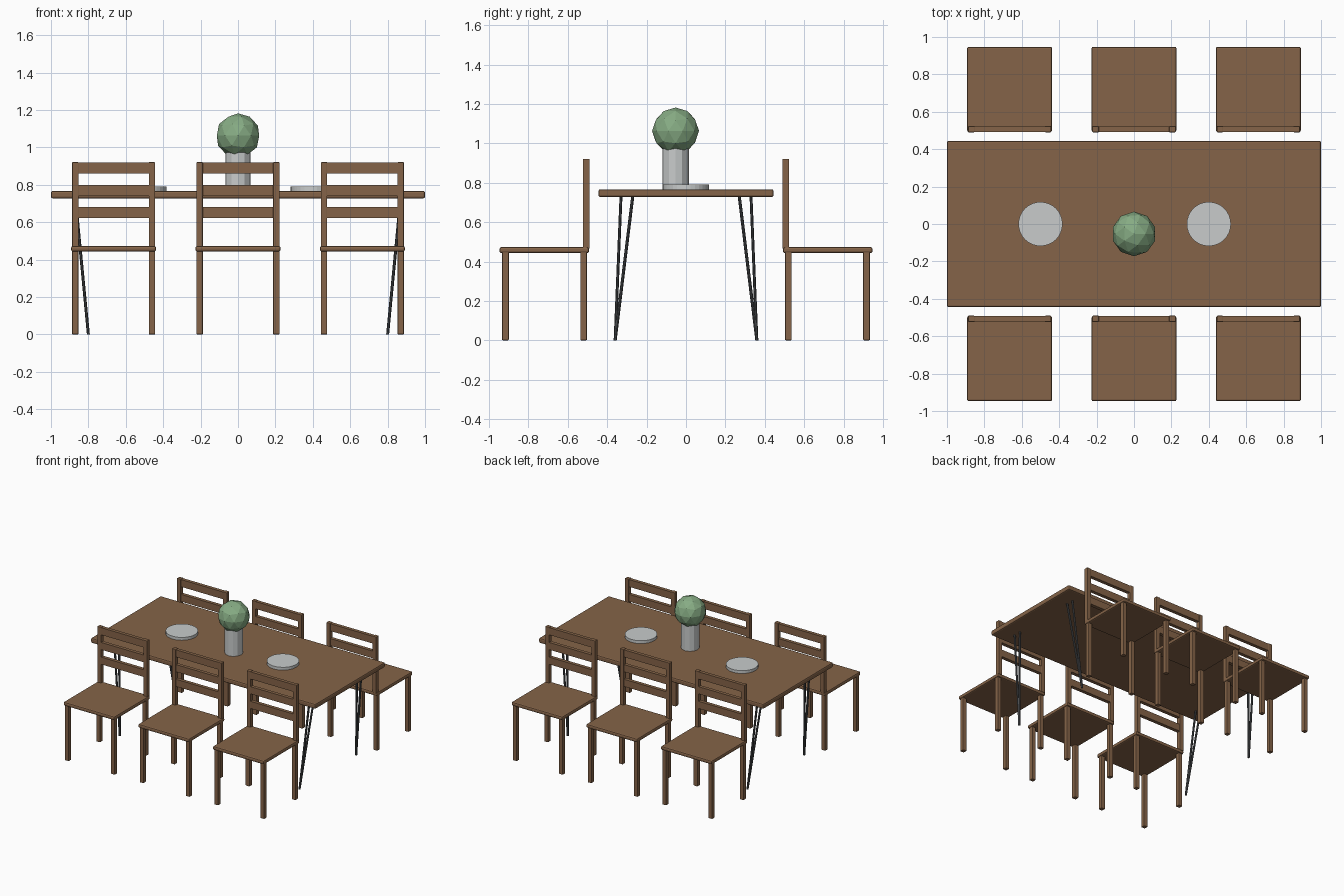
import bpy
import bmesh
from mathutils import Vector

cube = bpy.data.objects.get("Cube")
if cube:
    bpy.data.objects.remove(cube, do_unlink=True)


def material(name, color, rough=0.6):
    m = bpy.data.materials.new(name)
    m.use_nodes = True
    m.diffuse_color = (*color, 1)
    bsdf = m.node_tree.nodes["Principled BSDF"]
    bsdf.inputs["Base Color"].default_value = (*color, 1)
    bsdf.inputs["Roughness"].default_value = rough
    return m


WOOD = material("brown wood", (0.235, 0.127, 0.065))
METAL = material("dark metal", (0.07, 0.075, 0.08))
CERAMIC = material("pale ceramic", (0.58, 0.6, 0.6))
LEAF = material("leaf green", (0.24, 0.41, 0.23))


def finish(name, bm, mat):
    mesh = bpy.data.meshes.new(name)
    bm.to_mesh(mesh)
    bm.free()
    mesh.materials.append(mat)
    obj = bpy.data.objects.new(name, mesh)
    bpy.context.collection.objects.link(obj)
    return obj


def box(name, center, size, bevel=0.0, segments=2):
    bm = bmesh.new()
    bmesh.ops.create_cube(bm, size=1)
    bmesh.ops.scale(bm, vec=size, verts=bm.verts)
    bmesh.ops.translate(bm, vec=center, verts=bm.verts)
    obj = finish(name, bm, WOOD)
    if bevel:
        mod = obj.modifiers.new("soft edges", 'BEVEL')
        mod.width = bevel
        mod.segments = segments
    return obj


def rod(name, start, end, radius, sides, mat):
    start, end = Vector(start), Vector(end)
    axis = end - start
    bm = bmesh.new()
    bmesh.ops.create_cone(bm, cap_ends=True, segments=sides, radius1=radius,
                          radius2=radius, depth=axis.length)
    turn = axis.to_track_quat('Z', 'Y').to_matrix()
    bmesh.ops.rotate(bm, matrix=turn, verts=bm.verts)
    bmesh.ops.translate(bm, vec=(start + end) / 2, verts=bm.verts)
    return finish(name, bm, mat)


# Table top with two-rod hairpin legs
box("table_top", (0, 0, 0.747), (2, 0.89, 0.04), 0.01)
for sx in (-1, 1):
    for sy in (-1, 1):
        for top_y in (0.27, 0.33):
            rod("table_leg_rod", (sx * 0.8, sy * 0.36, 0),
                (sx * 0.87, sy * top_y, 0.735), 0.008, 8, METAL)


# Chairs with their backrests beside the table
def chair(x, side):
    box("chair_seat", (x, side * 0.72, 0.458), (0.455, 0.455, 0.03), 0.01)
    for dx in (-0.205, 0.205):
        for y in (0.52, 0.917):
            box("chair_leg", (x + dx, side * y, 0.225),
                (0.034, 0.034, 0.45), 0.004)
        box("back_post", (x + dx, side * 0.507, 0.693),
            (0.034, 0.033, 0.456), 0.003)
    for z in (0.889, 0.77, 0.652):
        box("back_slat", (x, side * 0.507, z), (0.39, 0.028, 0.058))


for x in (-0.665, 0, 0.665):
    for side in (-1, 1):
        chair(x, side)

# Plates, vase and round plant
for x in (-0.5, 0.4):
    rod("plate", (x, 0, 0.765), (x, 0, 0.79), 0.118, 32, CERAMIC)
rod("vase", (0, -0.053, 0.765), (0, -0.053, 1.0), 0.067, 12, CERAMIC)
bm = bmesh.new()
bmesh.ops.create_icosphere(bm, subdivisions=2, radius=0.119)
bmesh.ops.translate(bm, vec=(0, -0.053, 1.063), verts=bm.verts)
finish("plant_ball", bm, LEAF)
